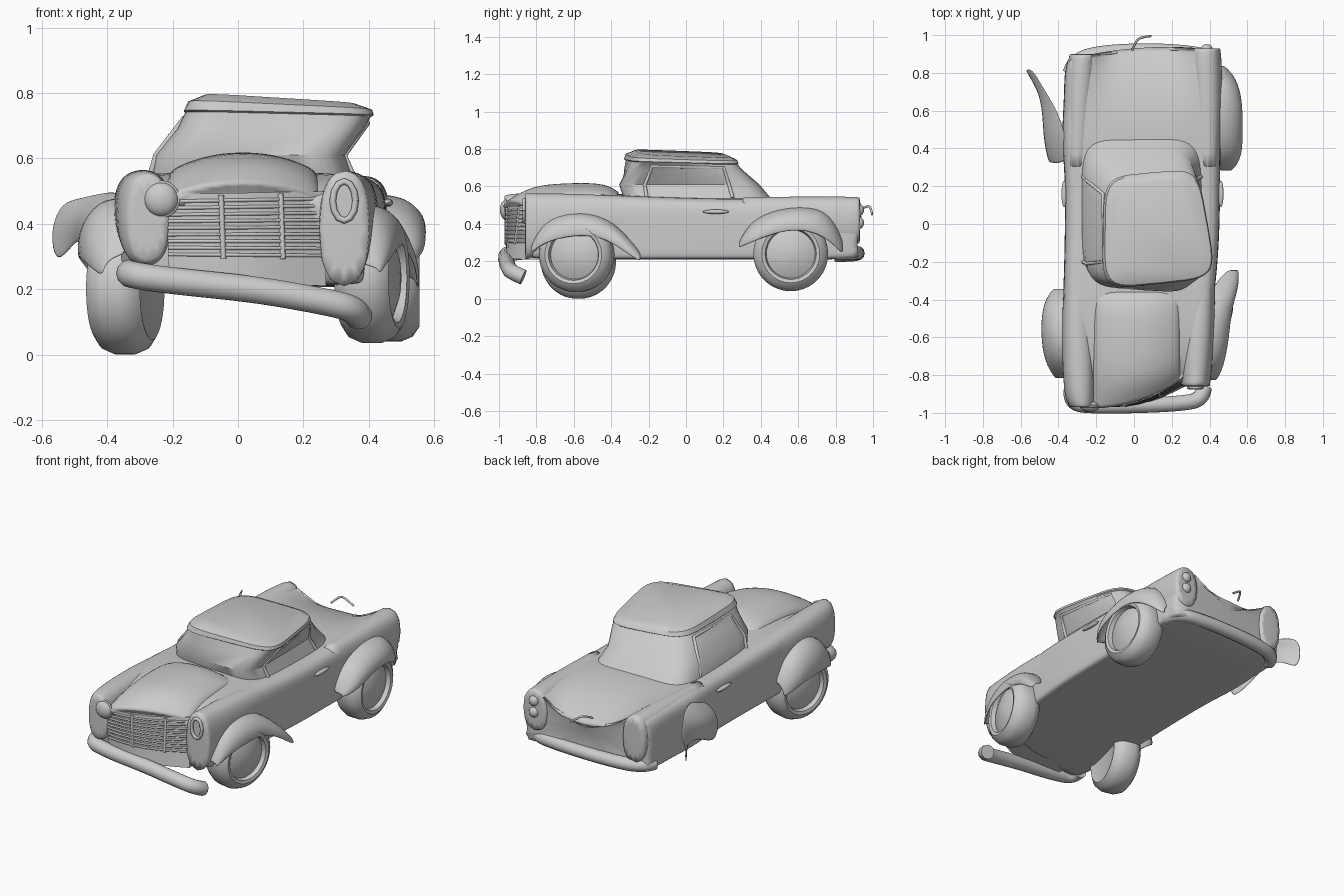
import bpy, bmesh, math
from mathutils import Vector, Matrix

if "Cube" in bpy.data.objects:
    bpy.data.objects.remove(bpy.data.objects["Cube"])


def finish(name, bm, sub=0, thick=0, angle=40):
    bmesh.ops.recalc_face_normals(bm, faces=bm.faces)
    me = bpy.data.meshes.new(name)
    bm.to_mesh(me)
    bm.free()
    ob = bpy.data.objects.new(name, me)
    bpy.context.collection.objects.link(ob)
    bpy.ops.object.select_all(action='DESELECT')
    ob.select_set(True)
    bpy.context.view_layer.objects.active = ob
    if sub:
        me.polygons.foreach_set("use_smooth", [True] * len(me.polygons))
    else:
        bpy.ops.object.shade_smooth_by_angle(angle=math.radians(angle))
    if thick:
        m = ob.modifiers.new("thickness", 'SOLIDIFY')
        m.thickness = thick
        m.offset = 0
    if sub:
        m = ob.modifiers.new("smooth", 'SUBSURF')
        m.levels = m.render_levels = sub
    return ob


def loft(name, rings, closed=True, sub=2, thick=0, crease=0.85):
    """Skin a row of equal point rings; closed rings also get end caps."""
    bm = bmesh.new()
    cr = bm.edges.layers.float.new('crease_edge')
    rows = [[bm.verts.new(p) for p in r] for r in rings]
    n = len(rows[0])
    for a, b in zip(rows, rows[1:]):
        for i in range(n if closed else n - 1):
            j = (i + 1) % n
            bm.faces.new((a[i], a[j], b[j], b[i]))
    if closed:
        for r in (rows[0], rows[-1]):
            for e in bm.faces.new(r).edges:
                e[cr] = crease
    return finish(name, bm, sub, thick)


def tube(name, pts, radius, res=4, spline='NURBS'):
    cu = bpy.data.curves.new(name, 'CURVE')
    cu.dimensions = '3D'
    cu.bevel_depth = radius
    cu.bevel_resolution = res
    cu.use_fill_caps = True
    s = cu.splines.new(spline)
    s.points.add(len(pts) - 1)
    for p, co in zip(s.points, pts):
        p.co = (*co, 1)
    if spline == 'NURBS':
        s.order_u = 3
        s.use_endpoint_u = True
    ob = bpy.data.objects.new(name, cu)
    bpy.context.collection.objects.link(ob)
    return ob


def ball(name, loc, scale):
    bm = bmesh.new()
    bmesh.ops.create_uvsphere(bm, u_segments=24, v_segments=12, radius=1)
    bmesh.ops.transform(bm, matrix=Matrix.Translation(loc) @ Matrix.Diagonal((*scale, 1)), verts=bm.verts)
    return finish(name, bm)


# body tub: left/right y, left/right x, bottom, shoulder and crown height
half = [(-.8, 0), (-.97, 0), (-1, .06), (-1, .35), (-1, .7), (-.98, .92), (-.86, 1), (-.68, .99), (-.45, 2)]
section = half + [(0, 2)] + [(-u, v) for u, v in reversed(half)]
stations = [
    (-.92, -.82, -.33, .38, .22, .48, .48), (-.75, -.72, -.36, .40, .21, .54, .55),
    (-.50, -.50, -.38, .41, .21, .56, .56), (-.25, -.25, -.37, .44, .21, .55, .56),
    (0, 0, -.365, .455, .21, .54, .54), (.27, .27, -.365, .455, .21, .535, .54),
    (.45, .45, -.385, .46, .21, .54, .55), (.65, .65, -.37, .46, .21, .54, .53),
    (.80, .82, -.37, .46, .21, .535, .485), (.87, .92, -.35, .45, .22, .53, .43)]
rings = []
for yl, yr, xl, xr, zb, zs, zc in stations:
    ring = []
    for u, v in section:
        t = (u + 1) / 2
        bow = .045 * (1 - u * u) if yr > .9 else 0
        z = zc if v == 2 else zb + v * (zs - zb)
        ring.append((xl + t * (xr - xl), yl + t * (yr - yl) + bow, z))
    rings.append(ring)
loft("body", rings)

# rounded fender tops along the corners: y, centre x, centre z, half sizes
fenders = {
    "front_fender_left": [(-.25, -.30, .43, .06, .11), (-.5, -.30, .44, .085, .12), (-.8, -.29, .44, .085, .125),
                          (-.93, -.285, .41, .08, .15), (-.97, -.275, .42, .06, .13)],
    "front_fender_right": [(-.25, .37, .43, .06, .11), (-.55, .34, .43, .085, .13), (-.78, .33, .40, .08, .16),
                           (-.86, .325, .385, .075, .175)],
    "rear_fender_right": [(.3, .39, .43, .06, .11), (.6, .39, .43, .075, .115), (.86, .38, .41, .085, .135),
                          (.93, .38, .42, .075, .12)],
    "rear_fender_left": [(.3, -.30, .43, .06, .11), (.6, -.29, .43, .07, .115), (.8, -.28, .41, .08, .135),
                         (.90, -.27, .40, .07, .14)]}
for name, rows in fenders.items():
    loft(name, [[(cx + 1.05 * rx * soft, y, cz + 1.05 * rz * up)
                 for soft, up in ((math.copysign(abs(math.cos(a)) ** .8, math.cos(a)),
                                   math.copysign(abs(math.sin(a)) ** .8, math.sin(a)))
                                  for a in (k * math.tau / 12 for k in range(12)))] for y, cx, cz, rx, rz in rows])

# hood, its right front corner pushed back
rings = []
for y, ze, zc, push in [(-.36, .53, .57, 0), (-.43, .55, .62, 0), (-.62, .555, .62, .02),
                        (-.80, .535, .61, .07), (-.90, .505, .575, .11), (-.98, .48, .525, .16)]:
    ring = [(-.2, y, .44), (.24, y + push, .44)]
    for k in range(9):
        t = 1 - k / 8
        z = ze + (zc - ze) * (1 - abs(2 * t - 1) ** 2.2)
        ring.append((-.23 + .49 * t, y + push * t ** 2, z))
    rings.append(ring)
loft("hood", rings)

# grille: slanted block with bars
TL, TR = Vector((-.22, -.965, .49)), Vector((.26, -.81, .50))
BL, BR = Vector((-.21, -.95, .22)), Vector((.27, -.86, .21))


def on_grille(u, v):
    p = BL.lerp(BR, u).lerp(TL.lerp(TR, u), v)
    p.y -= .05 * math.sin(math.pi * u)
    return p


back = Vector((0, .12, 0))
loft("grille_panel", [[on_grille(u, 0), on_grille(u, 1), on_grille(u, 1) + back, on_grille(u, 0) + back]
                      for u in (k / 8 for k in range(9))], sub=0)
for i in range(9):
    tube("grille_bar", [on_grille(u / 8, .32 + .075 * i) for u in range(9)], .006, 1, 'POLY')
for u in (.35, .73):
    tube("grille_post", [on_grille(u, .28), on_grille(u, .98)], .009, 1, 'POLY')

# cabin leaning to the right: four corners per level, rounded between
levels = [
    [(-.28, -.30, .52), (.37, -.34, .52), (.36, .47, .52), (-.28, .47, .52)],
    [(-.26, -.33, .61), (.335, -.37, .61), (.325, .40, .61), (-.26, .38, .61)],
    [(-.19, -.34, .69), (.40, -.31, .69), (.345, .31, .69), (-.19, .28, .69)],
    [(-.165, -.34, .745), (.43, -.28, .73), (.335, .29, .715), (-.155, .24, .73)],
    [(-.17, -.35, .75), (.44, -.285, .735), (.34, .295, .72), (-.16, .25, .735)],
    [(-.155, -.34, .78), (.435, -.28, .752), (.335, .285, .735), (-.15, .24, .76)],
    [(-.10, -.29, .80), (.38, -.23, .77), (.29, .25, .752), (-.11, .19, .782)]]


def soft(c):
    return math.copysign(abs(c) ** .4, c) * .5 + .5


rings = []
for lv in levels:
    a, b, c, d = map(Vector, lv)
    rings.append([a.lerp(b, soft(math.cos(t))).lerp(d.lerp(c, soft(math.cos(t))), soft(math.sin(t)))
                  for t in (k * math.tau / 40 for k in range(40))])
loft("cabin", rings, sub=0)

# side window frames
tube("window_frame_right", [(.355, -.21, .54), (.325, -.22, .61), (.395, -.18, .71), (.345, .20, .70),
                            (.32, .23, .61), (.355, .25, .54)], .01, 2, 'POLY')
tube("window_frame_left", [(-.27, -.20, .54), (-.25, -.21, .61), (-.165, -.2, .72), (-.165, .16, .72),
                           (-.25, .23, .61), (-.27, .25, .54)], .01, 2, 'POLY')

# bulging wheel arches: y, top z, lower z, inner x, outer x
arches = {
    "front_arch_right": [(-.83, .27, .24, .37, .43), (-.76, .42, .30, .37, .47), (-.6, .465, .34, .37, .50),
                         (-.45, .445, .33, .37, .51), (-.34, .36, .26, .41, .55), (-.24, .24, .19, .49, .55)],
    "front_arch_left": [(-.82, .30, .23, -.33, -.41), (-.73, .45, .28, -.34, -.47), (-.58, .49, .30, -.34, -.49),
                        (-.42, .44, .28, -.34, -.48), (-.34, .30, .21, -.35, -.42)],
    "rear_arch_right": [(.28, .29, .27, .44, .51), (.35, .42, .30, .43, .57), (.5, .48, .36, .42, .57),
                        (.65, .49, .37, .42, .57), (.77, .46, .31, .42, .54), (.84, .30, .23, .43, .47)]}
for name, rows in arches.items():
    loft(name, [[(xi, y, zt), (xi + .6 * (xo - xi), y, zt - .005), (xo, y, zt + .5 * (zl - zt)), (xo, y, zl)]
                for y, zt, zl, xi, xo in rows], closed=False, thick=.012)
# torn arch at the missing rear left wheel
loft("rear_arch_torn", [
    [(-.34, .31, .44), (-.46, .32, .38), (-.44, .33, .22)], [(-.35, .45, .50), (-.49, .45, .42), (-.47, .46, .27)],
    [(-.40, .60, .50), (-.48, .60, .44), (-.48, .60, .35)], [(-.48, .72, .48), (-.52, .72, .42), (-.50, .73, .34)],
    [(-.54, .83, .47), (-.58, .82, .38), (-.56, .80, .26)]], closed=False, thick=.01)

# three wheels, the front pair steered
profile = [(-.075, .03), (-.075, .12), (-.085, .155), (-.065, .185), (-.03, .2), (.03, .2), (.065, .185),
           (.085, .155), (.08, .137), (.055, .13), (.06, .118), (.075, .08), (.085, .02)]


def wheel(name, loc, side, steer):
    m = Matrix.Translation(loc) @ Matrix.Rotation(math.radians(steer), 4, 'Z')
    loft(name, [[m @ Vector((side * x, r * math.cos(a), r * math.sin(a)))
                 for a in (k * math.tau / 36 for k in range(36))] for x, r in profile], sub=0)


wheel("front_wheel_left", (-.345, -.575, .2), -1, -14)
wheel("front_wheel_right", (.41, -.585, .235), 1, -12)
wheel("rear_wheel_right", (.47, .56, .24), 1, 0)

# bumpers: the front one hangs down on the right
tube("front_bumper", [(-.33, -.88, .25), (-.34, -.95, .245), (-.2, -.965, .225), (.05, -.96, .20),
                      (.25, -.95, .165), (.36, -.93, .14), (.37, -.87, .115)], .042)
tube("rear_bumper", [(.42, .80, .245), (.43, .885, .245), (.2, .92, .245), (-.15, .915, .24),
                     (-.32, .87, .235), (-.34, .80, .235)], .038)

# lamps, handles and loose trunk handle
ball("headlight_left", (-.235, -.965, .475), (.052, .03, .052))
tube("headlight_rim_left", [(-.235 + .052 * math.cos(k / 12 * math.pi), -.965, .475 + .052 * math.sin(k / 12 * math.pi))
                            for k in range(25)], .006, 2, 'POLY')
tube("headlight_socket_right", [(.325 + .035 * math.cos(k / 6 * math.pi), -.865, .47 + .06 * math.sin(k / 6 * math.pi))
                                for k in range(13)], .01, 2, 'POLY')
for z in (.475, .405):
    ball("tail_light", (.385, .93, z), (.03, .022, .03))
for x in (-.37, .46):
    ball("door_handle", (x, .16, .465), (.014, .07, .012))
tube("trunk_handle", [(-.01, .92, .47), (.01, .97, .50), (.04, .99, .485), (.09, .995, .45)], .006, 2)
